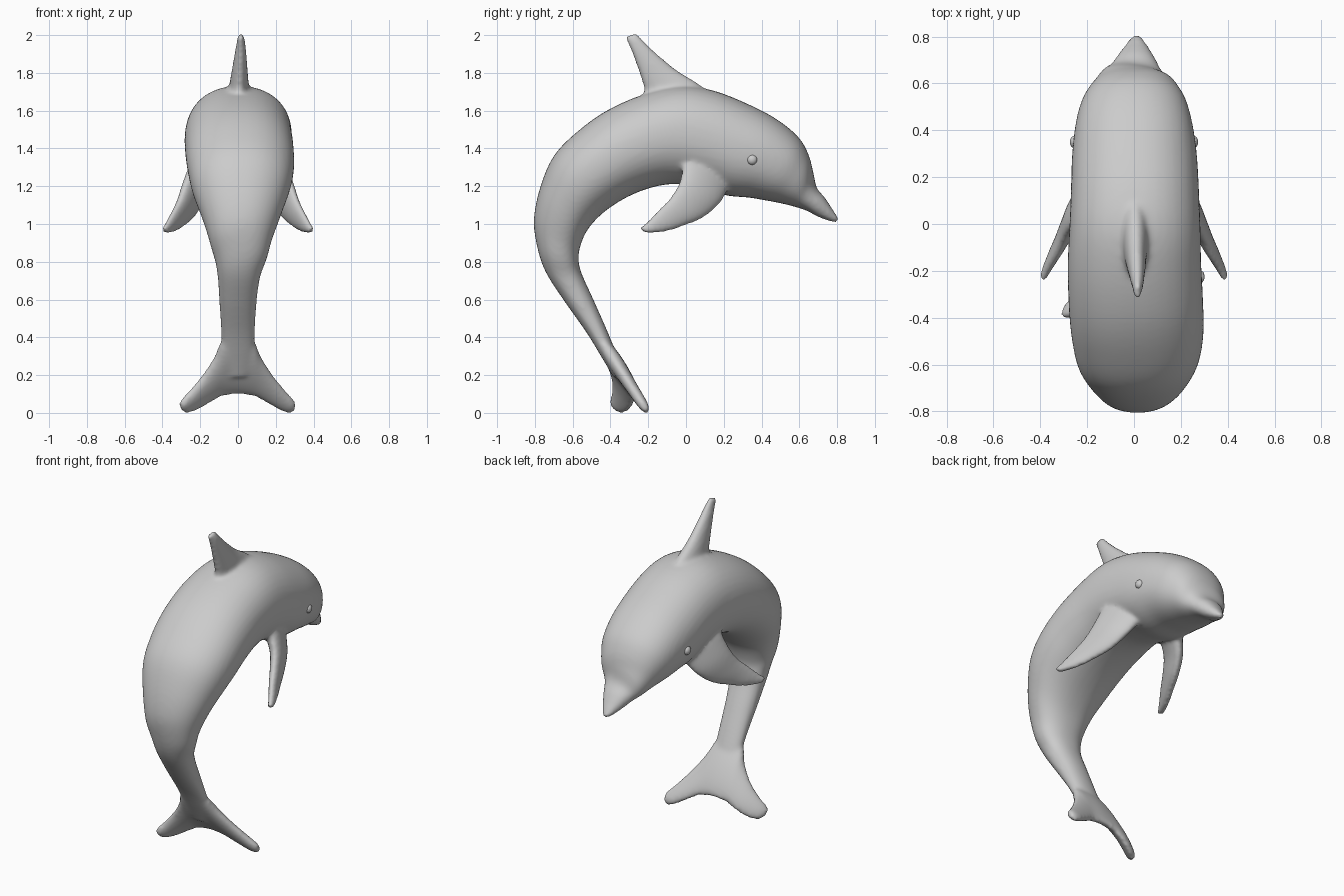
import bpy, bmesh, math
from mathutils import Vector

if "Cube" in bpy.data.objects:
    bpy.data.objects.remove(bpy.data.objects["Cube"])

grey = bpy.data.materials.new("soft_grey")
grey.diffuse_color = (0.6, 0.6, 0.6, 1)
grey.use_nodes = True
grey.node_tree.nodes["Principled BSDF"].inputs["Base Color"].default_value = grey.diffuse_color


def catmull(a, b, c, d, t):
    return 0.5 * (2 * b + (c - a) * t + (2 * a - 5 * b + 4 * c - d) * t * t
                  + (3 * b - a - 3 * c + d) * t ** 3)


def power(c, e):
    return math.copysign(abs(c) ** e, c)


def loft(bm, stations, e=1.0, sides=40, steps=5):
    """Closed skin of oval rings; station = (one edge, other edge, half thickness)."""
    st = [(Vector(a), Vector(b), t) for a, b, t in stations]
    st = [st[0]] + st + [st[-1]]
    fine = []
    for i in range(1, len(st) - 2):
        for k in range(steps):
            fine.append([catmull(*(st[i + j][n] for j in (-1, 0, 1, 2)), k / steps)
                         for n in range(3)])
    fine.append(st[-1])
    mids = [(a + b) / 2 for a, b, _ in fine]
    rings = []
    for i, (a, b, t) in enumerate(fine):
        span = mids[min(i + 1, len(mids) - 1)] - mids[max(i - 1, 0)]
        u = (a - b) / 2
        v = u.cross(span).normalized() * t
        rings.append([bm.verts.new(mids[i] + u * power(math.cos(w), e) + v * power(math.sin(w), e))
                      for w in (2 * math.pi * s / sides for s in range(sides))])
    faces = [bm.faces.new(rings[0]), bm.faces.new(rings[-1][::-1])]
    for r, q in zip(rings, rings[1:]):
        for s in range(sides):
            n = (s + 1) % sides
            faces.append(bm.faces.new((r[s], q[s], q[n], r[n])))
    bmesh.ops.recalc_face_normals(bm, faces=faces)


bm = bmesh.new()

# Body, beak to tail stock: back y, z, belly y, z, half width, sideways shift
body = [
    (.808, 1.03, .798, 1.005, .018, .01), (.778, 1.075, .745, 1.02, .047, .01),
    (.735, 1.14, .69, 1.043, .08, .008), (.69, 1.195, .64, 1.07, .11, .005),
    (.672, 1.28, .58, 1.09, .15, 0), (.648, 1.37, .50, 1.11, .19, 0),
    (.595, 1.46, .42, 1.125, .227, 0), (.49, 1.548, .33, 1.14, .252, 0),
    (.35, 1.625, .22, 1.15, .267, .002), (.15, 1.705, .10, 1.185, .274, .004),
    (-.03, 1.73, -.02, 1.21, .28, .004), (-.22, 1.688, -.13, 1.205, .285, .002),
    (-.42, 1.60, -.25, 1.17, .287, .008), (-.58, 1.485, -.36, 1.115, .282, .015),
    (-.70, 1.36, -.46, 1.04, .26, .015), (-.77, 1.20, -.53, .955, .217, .015),
    (-.805, 1.03, -.565, .86, .173, .013), (-.79, .89, -.567, .79, .145, .012),
    (-.745, .75, -.545, .72, .115, .005), (-.65, .60, -.49, .60, .10, 0),
    (-.53, .43, -.415, .43, .09, 0), (-.45, .30, -.355, .28, .085, 0),
    (-.385, .19, -.32, .18, .06, 0)]
loft(bm, [((s, ty, tz), (s, by, bz), w) for ty, tz, by, bz, w, s in body], e=.91)

# Dorsal fin: front y, z, rear y, z, half thickness, sideways shift
dorsal = [
    (.16, 1.66, -.25, 1.62, .075, 0), (.07, 1.74, -.222, 1.70, .055, .005),
    (-.045, 1.812, -.235, 1.76, .045, .008), (-.14, 1.89, -.265, 1.85, .035, .012),
    (-.21, 1.955, -.294, 1.925, .026, .015), (-.258, 2.01, -.325, 1.995, .016, .015)]
loft(bm, [((s, fy, fz), (s, ry, rz), t) for fy, fz, ry, rz, t, s in dorsal])

# Flippers: leading edge, trailing edge, half thickness, mirrored left and right
flipper = [
    ((.14, .23, 1.20), (.235, -.01, 1.33), .055), ((.195, .18, 1.11), (.28, -.035, 1.22), .045),
    ((.24, .095, 1.035), (.31, -.088, 1.135), .037), ((.285, 0, .993), (.34, -.148, 1.075), .03),
    ((.33, -.09, .963), (.37, -.20, 1.02), .024), ((.383, -.20, .947), (.394, -.25, .978), .017)]
for side in (1, -1):
    loft(bm, [((side * a[0], a[1], a[2]), (side * b[0], b[1], b[2]), t) for a, b, t in flipper])


# Tail flukes: one blade tip to tip, the left side swept further back
def fluke_point(x, z):
    return (x, -.265 - .65 * (z - .1) + .9 * (x * abs(x) - x * x), z)


half = [(0, .42, .10, .042), (.08, .39, .09, .04), (.12, .30, .073, .036),
        (.18, .205, .038, .032), (.24, .13, .008, .029), (.28, .085, .0, .025), (.303, .06, .015, .016)]
blade = [(-x, l, t, h) for x, l, t, h in half[:0:-1]] + half
loft(bm, [(fluke_point(x, l), fluke_point(x, t), h) for x, l, t, h in blade])

# Fuse the parts into one skin with soft joints
mesh = bpy.data.meshes.new("dolphin")
bm.to_mesh(mesh)
bm.free()
mesh.materials.append(grey)
dolphin = bpy.data.objects.new("dolphin", mesh)
bpy.context.collection.objects.link(dolphin)
fuse = dolphin.modifiers.new("fuse", 'REMESH')
fuse.mode = 'VOXEL'
fuse.voxel_size = 0.012
fuse.use_smooth_shade = True
soften = dolphin.modifiers.new("soften", 'SMOOTH')
soften.factor = 0.5
soften.iterations = 10

# Eyes
for side, label in ((1, "right"), (-1, "left")):
    bpy.ops.mesh.primitive_uv_sphere_add(segments=24, ring_count=12, radius=1,
                                         location=(side * .252, .35, 1.34))
    eye = bpy.context.object
    eye.name = label + "_eye"
    eye.scale = (.022, .027, .027)
    eye.data.materials.append(grey)
    bpy.ops.object.shade_smooth()
